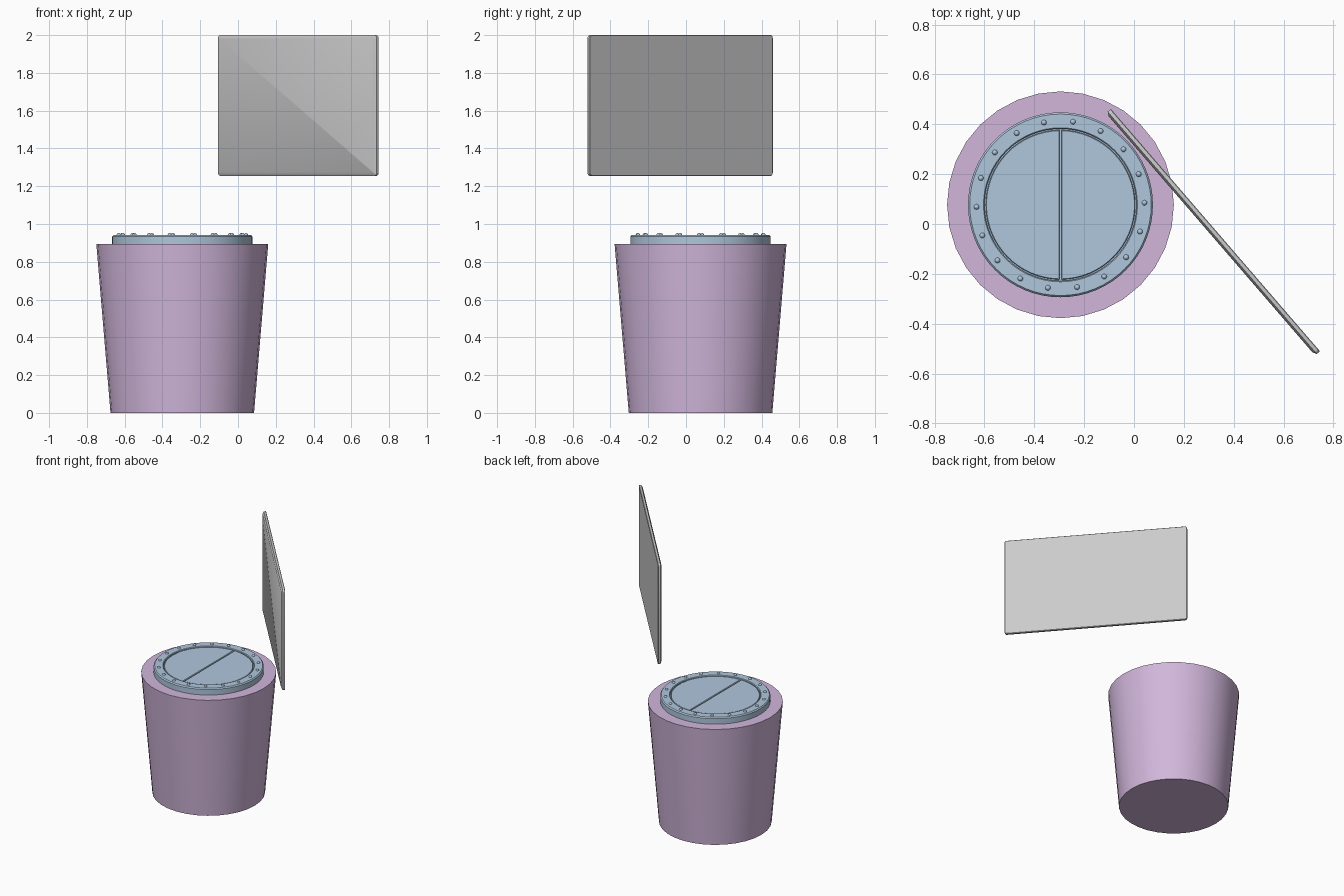
import bpy, bmesh
from math import sin, cos, pi, radians

if "Cube" in bpy.data.objects:
    bpy.data.objects.remove(bpy.data.objects["Cube"])

CX, CY = -0.295, 0.077


def material(name, rgb):
    m = bpy.data.materials.new(name)
    m.diffuse_color = (*rgb, 1)
    m.use_nodes = True
    m.node_tree.nodes["Principled BSDF"].inputs["Base Color"].default_value = m.diffuse_color
    return m


pink = material("pale_purple", (0.64, 0.47, 0.71))
blue = material("pale_blue", (0.43, 0.57, 0.72))


def finish(bm, name, mat=None, loc=(CX, CY, 0), rot=0.0):
    bmesh.ops.recalc_face_normals(bm, faces=bm.faces[:])
    me = bpy.data.meshes.new(name)
    bm.to_mesh(me)
    bm.free()
    ob = bpy.data.objects.new(name, me)
    bpy.context.collection.objects.link(ob)
    ob.location = loc
    ob.rotation_euler.z = rot
    if mat:
        me.materials.append(mat)
    bpy.ops.object.select_all(action='DESELECT')
    ob.select_set(True)
    bpy.context.view_layer.objects.active = ob
    bpy.ops.object.shade_smooth_by_angle(angle=radians(30))
    return ob


def loft(bm, loops):
    """Skin closed loops of equal length and cap both ends."""
    rings = [[bm.verts.new(p) for p in lp] for lp in loops]
    n = len(rings[0])
    for a, b in zip(rings, rings[1:]):
        for i in range(n):
            j = (i + 1) % n
            bm.faces.new((a[i], a[j], b[j], b[i]))
    bm.faces.new(rings[0])
    bm.faces.new(rings[-1])


def circle(r, z, n):
    return [(r * cos(2 * pi * i / n), r * sin(2 * pi * i / n), z) for i in range(n)]


# tapered tub
bm = bmesh.new()
loft(bm, [circle(0.38, 0, 32), circle(0.455, 0.893, 32)])
finish(bm, "tub", pink)

# lid with raised rim
bm = bmesh.new()
rim = [(0.371, 0.892), (0.371, 0.934), (0.364, 0.942), (0.309, 0.942),
       (0.305, 0.938), (0.305, 0.926)]
loft(bm, [circle(r, z, 64) for r, z in rim])
finish(bm, "lid_rim", blue)


# two half-round panels with a slot between them
def half_disc(r, z, gap, side):
    a0 = math_start = pi / 2 - gap / r
    n = 32
    return [(side * r * cos(-a0 + 2 * a0 * i / n), r * sin(-a0 + 2 * a0 * i / n), z)
            for i in range(n + 1)]


for side, label in ((-1, "left"), (1, "right")):
    bm = bmesh.new()
    loft(bm, [half_disc(0.300, 0.924, 0.004, side),
              half_disc(0.300, 0.934, 0.004, side),
              half_disc(0.297, 0.937, 0.006, side)])
    finish(bm, "lid_panel_" + label, blue)

# ring of rivets
bm = bmesh.new()
for k in range(18):
    a = radians(1.4 + 20 * k)
    made = bmesh.ops.create_uvsphere(bm, u_segments=12, v_segments=8, radius=0.011)
    bmesh.ops.translate(bm, verts=made["verts"],
                        vec=(0.337 * cos(a), 0.337 * sin(a), 0.941))
finish(bm, "rivets", blue)


# floating slab with rounded corners and a chamfered front
def rounded_rect(w, h, r, y, seg=4):
    pts = []
    for q, (sx, sz) in enumerate(((1, 1), (-1, 1), (-1, -1), (1, -1))):
        for i in range(seg + 1):
            a = (q + i / seg) * pi / 2
            pts.append((sx * (w / 2 - r) + r * cos(a), y,
                        sz * (h / 2 - r) + r * sin(a)))
    return pts


W, H = 1.284, 0.745
bm = bmesh.new()
loft(bm, [rounded_rect(W - 0.006, H - 0.006, 0.013, 0.013),
          rounded_rect(W, H, 0.016, 0.010),
          rounded_rect(W, H, 0.016, -0.004),
          rounded_rect(W - 0.034, H - 0.034, 0.004, -0.013)])
finish(bm, "screen_panel", None, (0.317, -0.033, 1.6275), radians(-49.2))
